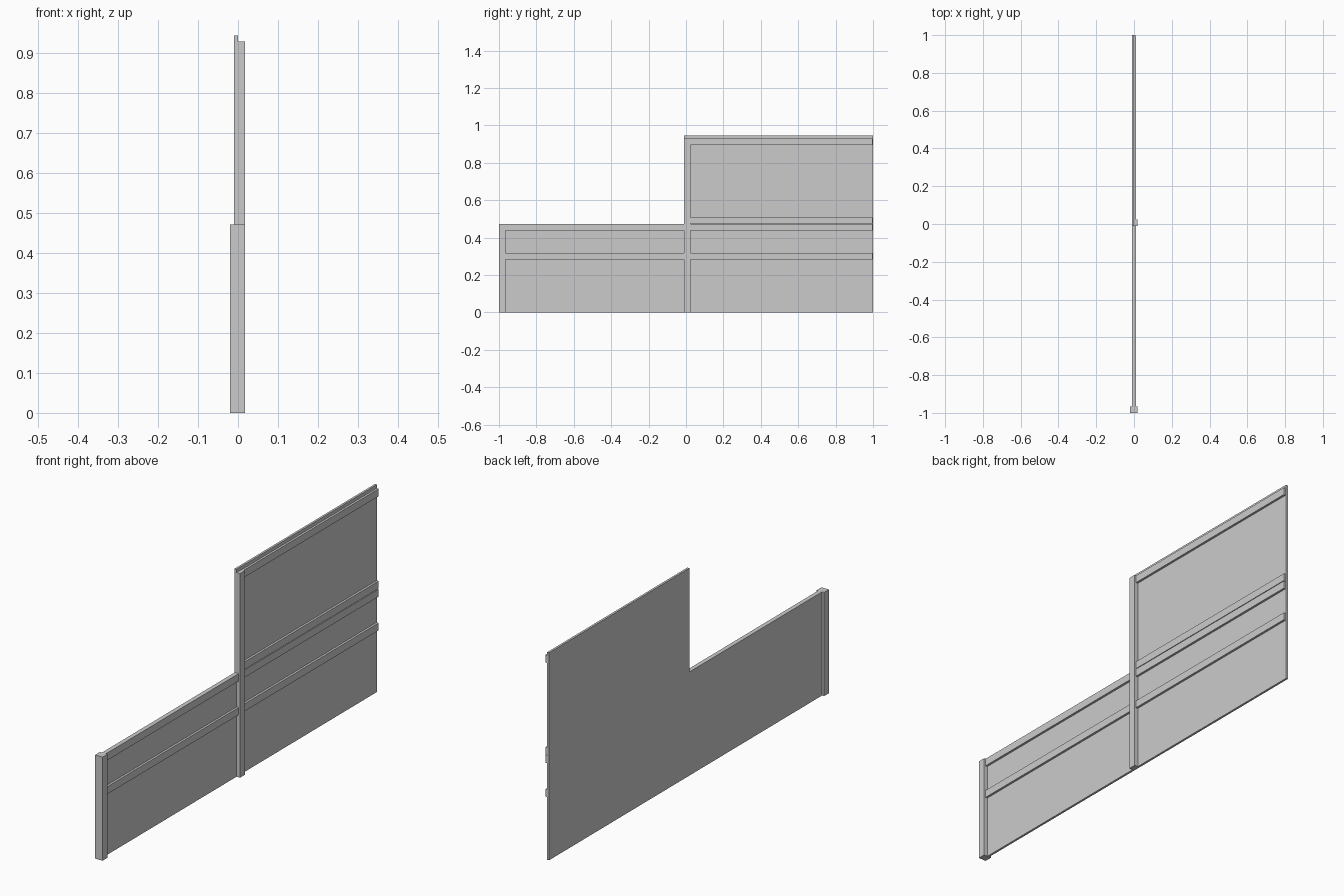
import bpy, bmesh

if "Cube" in bpy.data.objects:
    bpy.data.objects.remove(bpy.data.objects["Cube"])


def box(name, x, y, z):
    """Axis-aligned box from (min, max) ranges."""
    bm = bmesh.new()
    bmesh.ops.create_cube(bm, size=1)
    for v in bm.verts:
        for i, (lo, hi) in enumerate((x, y, z)):
            v.co[i] = lo if v.co[i] < 0 else hi
    return finish(name, bm)


def finish(name, bm):
    bmesh.ops.recalc_face_normals(bm, faces=bm.faces)
    mesh = bpy.data.meshes.new(name)
    bm.to_mesh(mesh)
    bm.free()
    obj = bpy.data.objects.new(name, mesh)
    bpy.context.collection.objects.link(obj)
    return obj


# Stepped sheet: low half and tall half, extruded in x
STEP, TOP, LOW = -0.01, 0.945, 0.472
outline = [(-1, 0), (1, 0), (1, TOP), (STEP, TOP), (STEP, LOW), (-1, LOW)]
bm = bmesh.new()
face = bm.faces.new([bm.verts.new((-0.01, y, z)) for y, z in outline])
ext = bmesh.ops.extrude_face_region(bm, geom=[face])
bmesh.ops.translate(bm, vec=(0.01, 0, 0),
                    verts=[g for g in ext["geom"] if isinstance(g, bmesh.types.BMVert)])
finish("stepped_panel", bm)

# Posts: a pair clamping the low end, and one tall post at the step
END = (-1, -0.965)
box("end_post_front", (0, 0.0175), END, (0, LOW))
box("end_post_back", (-0.02, -0.01), END, (0, LOW))
box("step_post", (0, 0.0175), (STEP, 0.025), (0, 0.93))

# Horizontal rails on the +x face
rails = [("lower_rail", -0.965, 0.284), ("middle_rail", -0.965, 0.438),
         ("upper_rail", STEP, 0.475), ("top_rail", STEP, 0.895)]
for name, start, z in rails:
    box(name, (0, 0.01), (start, 0.998), (z, z + 0.034))
